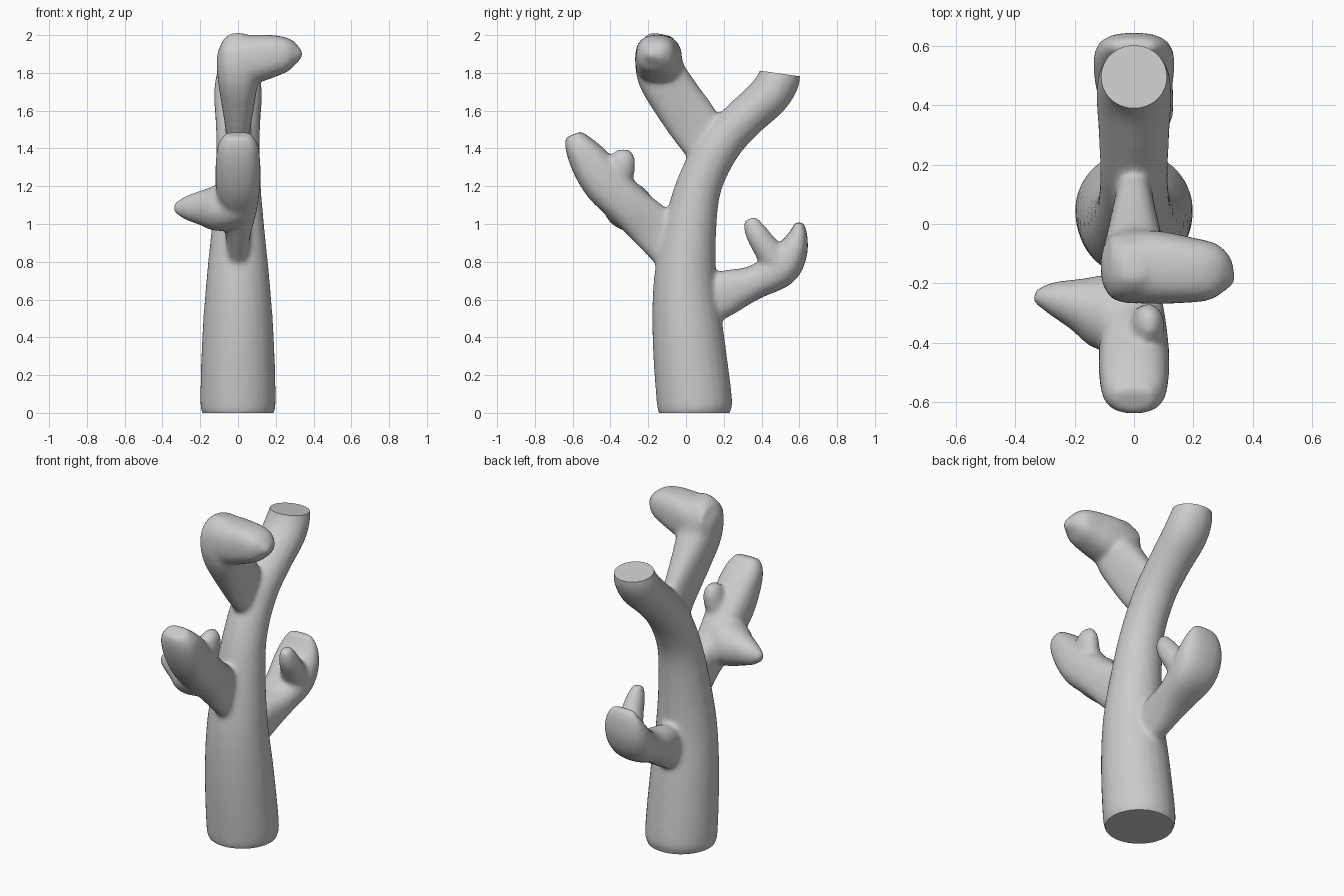
import bpy, bmesh, math
from mathutils import Vector

if "Cube" in bpy.data.objects:
    bpy.data.objects.remove(bpy.data.objects["Cube"])

SIDES = 24
X, Y = Vector((1, 0, 0)), Vector((0, 1, 0))
bm = bmesh.new()


def spline(a, b, c, d, t):
    return 0.5 * (2 * b + (c - a) * t + (2 * a - 5 * b + 4 * c - d) * t * t
                  + (3 * b - a - 3 * c + d) * t ** 3)


def limb(points, side=X, power=1.0, steps=4):
    """Closed tube; points are (x, y, z, radius along side, radius across)."""
    p = [Vector(q) for q in points]
    p = [p[0]] + p + [p[-1]]
    path = [spline(*p[i:i + 4], k / steps) for i in range(len(p) - 3) for k in range(steps)]
    path.append(p[-1])
    rings = []
    for i, q in enumerate(path):
        a, b = path[max(i - 1, 0)], path[min(i + 1, len(path) - 1)]
        tan = Vector((b - a)[:3]).normalized()
        u = (side - tan * side.dot(tan)).normalized()
        v = tan.cross(u)
        ring = []
        for k in range(SIDES):
            t = 2 * math.pi * k / SIDES
            c, s = math.cos(t), math.sin(t)
            c = math.copysign(abs(c) ** power, c)
            s = math.copysign(abs(s) ** power, s)
            ring.append(bm.verts.new(Vector(q[:3]) + u * c * q[3] + v * s * q[4]))
        rings.append(ring)
    for r, n in zip(rings, rings[1:]):
        for k in range(SIDES):
            j = (k + 1) % SIDES
            bm.faces.new((r[k], r[j], n[j], n[k]))
    bm.faces.new(rings[0][::-1])
    bm.faces.new(rings[-1])


# Main trunk, bending back into the upper limb (both ends run past their cuts)
limb([(0, .055, -.06, .165, .165), (0, .05, 0, .187, .187), (0, .045, .06, .2, .2),
      (0, .012, .4, .19, .19), (0, -.005, .7, .168, .166), (0, .025, 1.0, .138, .138),
      (0, .075, 1.22, .12, .12), (0, .18, 1.42, .115, .115), (0, .31, 1.56, .12, .11),
      (0, .43, 1.67, .128, .113), (0, .485, 1.75, .122, .112), (0, .498, 1.80, .112, .108),
      (0, .505, 1.87, .1, .1)])

# Upper front branch and its sideways stub
limb([(0, .14, 1.34, .06, .1), (0, .06, 1.5, .065, .135), (0, -.05, 1.66, .09, .135),
      (0, -.13, 1.79, .11, .13), (0, -.145, 1.9, .11, .12), (0, -.135, 1.975, .075, .085),
      (0, -.13, 2.005, .04, .055)], power=.8)
limb([(-.08, -.145, 1.87, .11, .11), (.05, -.145, 1.87, .125, .13), (.18, -.155, 1.89, .112, .113),
      (.27, -.16, 1.9, .095, .085), (.32, -.165, 1.9, .055, .04), (.338, -.165, 1.9, .035, .02)],
     side=Y, power=.8)

# Middle front branch, its side spike and its small knob
limb([(0, .0, .78, .06, .11), (0, -.15, .955, .065, .125), (0, -.29, 1.085, .1, .115),
      (0, -.42, 1.21, .118, .12), (0, -.51, 1.33, .118, .105), (0, -.57, 1.42, .105, .075),
      (0, -.595, 1.475, .07, .045)], power=.8)
limb([(.02, -.33, 1.12, .12, .12), (-.1, -.295, 1.085, .13, .125), (-.19, -.27, 1.085, .09, .095),
      (-.28, -.25, 1.085, .055, .062), (-.338, -.245, 1.085, .022, .025)], side=Y)
limb([(.01, -.4, 1.18, .08, .11), (.045, -.345, 1.3, .06, .078), (.05, -.335, 1.365, .045, .06),
      (.05, -.335, 1.395, .02, .03)])

# Low back branch and its short prong
limb([(0, .06, .56, .07, .12), (0, .21, .635, .085, .12), (0, .36, .69, .11, .09),
      (0, .5, .765, .135, .1), (0, .565, .86, .135, .082), (0, .595, .95, .11, .048),
      (0, .598, 1.01, .07, .022)], power=.85)
limb([(.04, .5, .77, .09, .09), (.07, .42, .88, .065, .07), (.08, .365, .965, .05, .058),
      (.08, .34, 1.03, .028, .035)])

bmesh.ops.recalc_face_normals(bm, faces=bm.faces)
mesh = bpy.data.meshes.new("tree_trunk")
bm.to_mesh(mesh)
bm.free()
tree = bpy.data.objects.new("tree_trunk", mesh)
bpy.context.collection.objects.link(tree)

# Fuse the limbs and soften the forks
remesh = tree.modifiers.new("fuse", 'REMESH')
remesh.mode = 'VOXEL'
remesh.voxel_size = .013
soft = tree.modifiers.new("soften", 'SMOOTH')
soft.factor = .5
soft.iterations = 12
bpy.context.view_layer.objects.active = tree
tree.select_set(True)
bpy.ops.object.convert(target='MESH')

# Saw the base and the back limb flat
bm = bmesh.new()
bm.from_mesh(tree.data)
for keep, co, no in ((lambda c: c.z < .3, (0, 0, 0), (0, 0, -1)),
                     (lambda c: c.y > .25 and c.z > 1.5, (0, .495, 1.797), (0, .14, .99))):
    faces = [f for f in bm.faces if keep(f.calc_center_median())]
    edges = {e for f in faces for e in f.edges}
    verts = {v for f in faces for v in f.verts}
    bmesh.ops.bisect_plane(bm, geom=list(verts) + list(edges) + faces, dist=1e-5,
                           plane_co=co, plane_no=no, clear_outer=True)
    bmesh.ops.holes_fill(bm, edges=[e for e in bm.edges if e.is_boundary], sides=0)
bmesh.ops.recalc_face_normals(bm, faces=bm.faces)
bm.to_mesh(tree.data)
bm.free()
bpy.ops.object.shade_smooth_by_angle(angle=math.radians(40))
